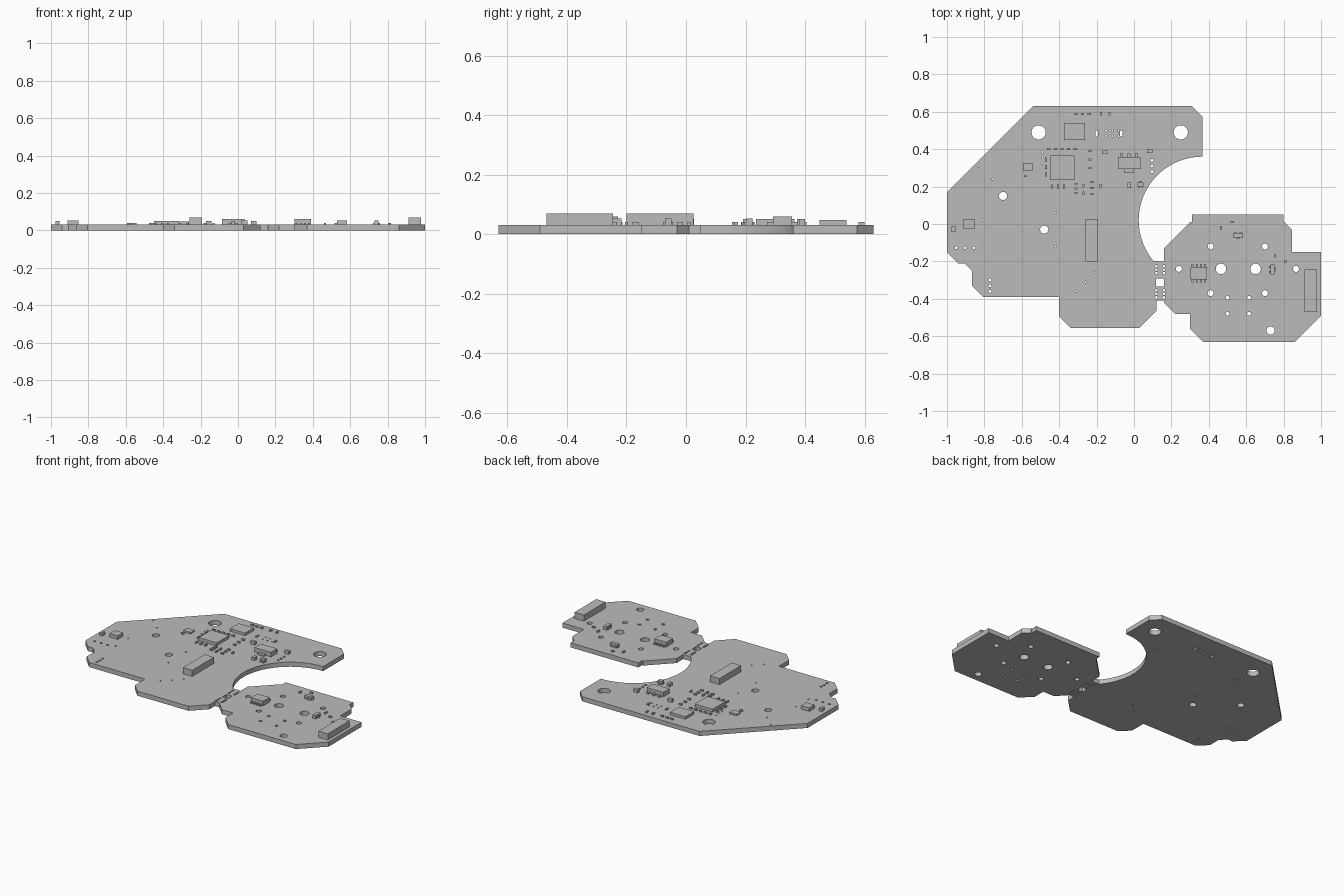
import bpy
import bmesh
from math import sin, cos, radians, tau
from mathutils import Matrix, Vector

cube = bpy.data.objects.get("Cube")
if cube:
    bpy.data.objects.remove(cube)

board_top = .03
leg_top = .04

grey = bpy.data.materials.new("plain grey")
grey.use_nodes = True
grey.diffuse_color = (.5, .5, .5, 1)
shader = grey.node_tree.nodes["Principled BSDF"]
shader.inputs["Base Color"].default_value = grey.diffuse_color


def add_loop(curve, points):
    """Add one closed straight-sided loop to a flat curve."""
    spline = curve.splines.new('POLY')
    spline.points.add(len(points) - 1)
    for target, point in zip(spline.points, points):
        target.co = (point[0], point[1], 0, 1)
    spline.use_cyclic_u = True


def cut_corners(corners):
    """Turn (x, y, cut) corners into an outline with chamfered corners."""
    spots = [Vector(corner[:2]) for corner in corners]
    outline = []
    for i, corner in enumerate(corners):
        spot, cut = spots[i], corner[2]
        if not cut:
            outline.append(spot)
            continue
        for neighbour in (spots[i - 1], spots[(i + 1) % len(spots)]):
            outline.append(spot + (neighbour - spot).normalized() * cut)
    return outline


def drill(curve, places, radius, sides=12, stretch=0):
    """Round holes, or slots when stretched along y."""
    for x, y in places:
        points = []
        for i in range(sides):
            angle = tau * (i + .5) / sides
            shift = stretch if sin(angle) > 0 else -stretch
            points.append((x + radius * cos(angle), y + radius * sin(angle) + shift))
        add_loop(curve, points)


def row(x, y, count, across=0, down=0):
    """Evenly spaced positions."""
    return [(x + across * i, y - down * i) for i in range(count)]


def grid(columns, lines):
    """Every crossing of the columns and lines."""
    return [(x, y) for x in columns for y in lines]


def blocks(name, places, width, depth, top):
    """Equal boxes standing on the board, joined as one object."""
    bm = bmesh.new()
    height = top - board_top
    size = Matrix.Diagonal(Vector((width, depth, height, 1)))
    for x, y in places:
        place = Matrix.Translation((x, y, board_top + height / 2))
        bmesh.ops.create_cube(bm, size=1, matrix=place @ size)
    mesh = bpy.data.meshes.new(name)
    bm.to_mesh(mesh)
    bm.free()
    mesh.materials.append(grey)
    obj = bpy.data.objects.new(name, mesh)
    bpy.context.collection.objects.link(obj)


def legged_chip(name, x, y, width, depth, top, back, front, leg, turned=False):
    """Chip body with evenly spread legs behind and in front; turned swaps x and y."""
    def orient(along, out):
        return (x + out, y + along) if turned else (x + along, y + out)

    def oriented_blocks(label, places, wide, deep, height):
        if turned:
            wide, deep = deep, wide
        blocks(label, places, wide, deep, height)

    oriented_blocks(name + "_body", [(x, y)], width, depth, top)
    for side, count, sign in (("back", back, 1), ("front", front, -1)):
        step = width / count
        spread = [step * (i + .5) - width / 2 for i in range(count)]
        places = [orient(along, sign * (depth / 2 + leg / 2)) for along in spread]
        oriented_blocks(name + "_legs_" + side, places, step * .4, leg, leg_top)


# Board outline, clockwise: main half, round bite, small half, bridge, main half
bite = [(.365 + .34 * cos(radians(a)), .02 + .34 * sin(radians(a)), 0)
        for a in range(90, 221, 5)]
main_back = [(-1, .63, .46), (.365, .63, .055)]
small_half = [(.16, -.2, 0), (.16, .01, .14), (.31, .01, 0), (.31, .05, 0), (.8, .05, 0),
              (.8, .01, 0), (.845, .01, .04), (.845, -.15, 0), (1, -.15, 0),
              (1, -.63, .14), (.3, -.63, .07), (.3, -.48, 0), (.16, -.48, .06)]
main_front = [(.16, -.41, 0), (.12, -.41, 0), (.12, -.555, .09), (-.4, -.555, .06),
              (-.4, -.39, 0), (-.865, -.39, .06), (-.865, -.21, .04), (-1, -.21, .06)]
curve = bpy.data.curves.new("circuit_board", 'CURVE')
curve.dimensions = '2D'
curve.fill_mode = 'BOTH'
curve.extrude = board_top / 2
add_loop(curve, cut_corners(main_back + bite + small_half + main_front))

# Mounting holes and pin holes
drill(curve, [(-.51, .49), (.25, .49)], radius=.038, sides=32)
drill(curve, [(.465, -.24), (.65, -.24)], radius=.028, sides=32)
drill(curve, [(-.7, .15), (-.48, -.03), (.73, -.57)], radius=.022, sides=24)
drill(curve, row(.24, -.24, count=2, across=.626), radius=.016, sides=24)
drill(curve, grid(columns=(.41, .7), lines=(-.12, -.37)), radius=.016, sides=24)
drill(curve, grid(columns=(.5, .615), lines=(-.395, -.48)), radius=.01)
drill(curve, row(-.95, -.127, count=3, across=.047), radius=.008)
drill(curve, row(-.77, -.3, count=3, down=.03), radius=.008)
drill(curve, row(.096, .34, count=3, down=.03), radius=.008)
drill(curve, row(-.2, .484, count=2, across=.133), radius=.007, stretch=.01)

# Bridge: breakaway holes around a square opening
for start in (-.225, -.355):
    for x in (.12, .16):
        drill(curve, row(x, start, count=3, down=.019), radius=.007)
drill(curve, [(.14, -.312)], radius=.03, sides=4)

# Vias
for line in (.5, .47):
    drill(curve, row(-.15, line, count=3, across=.034), radius=.005)
drill(curve, row(-.49, .385, count=3, down=.03), radius=.005)
drill(curve, row(-.83, .31, count=2, across=.075, down=.07), radius=.005)
drill(curve, row(-.81, .02, count=2, down=.13), radius=.005)
drill(curve, row(-.42, .06, count=2, down=.18), radius=.005)
drill(curve, row(-.21, -.26, count=3, across=-.05, down=.05), radius=.005)

# Fill the outline into a solid board with smooth hole walls
board = bpy.data.objects.new("circuit_board", curve)
board.location.z = board_top / 2
bpy.context.collection.objects.link(board)
for obj in bpy.context.selected_objects:
    obj.select_set(False)
board.select_set(True)
bpy.context.view_layer.objects.active = board
bpy.ops.object.convert(target='MESH')
board = bpy.context.object
board.data.materials.clear()
board.data.materials.append(grey)
bm = bmesh.new()
bm.from_mesh(board.data)
bmesh.ops.remove_doubles(bm, verts=bm.verts, dist=.0001)
bmesh.ops.recalc_face_normals(bm, faces=bm.faces)
bm.to_mesh(board.data)
bm.free()
bpy.ops.object.shade_smooth_by_angle()

# Tall connectors
blocks("main_connector", [(-.226, -.087)], width=.068, depth=.225, top=.07)
blocks("side_connector", [(.945, -.357)], width=.068, depth=.225, top=.07)

# Flat chips
blocks("processor_chip", [(-.384, .3)], width=.13, depth=.13, top=.05)
blocks("memory_chip", [(-.318, .494)], width=.11, depth=.09, top=.047)
blocks("sensor_chip", [(-.568, .304)], width=.053, depth=.042, top=.04)
blocks("edge_module", [(-.882, 0)], width=.06, depth=.055, top=.053)

# Chips with legs
legged_chip("regulator", x=-.026, y=.325, width=.12, depth=.064, top=.06,
            back=3, front=1, leg=.02)
legged_chip("driver", x=.346, y=-.263, width=.088, depth=.068, top=.06,
            back=4, front=4, leg=.016)
legged_chip("small_transistor", x=.034, y=.212, width=.032, depth=.022, top=.052,
            back=1, front=2, leg=.006)
legged_chip("back_transistor", x=.557, y=-.06, width=.054, depth=.022, top=.052,
            back=2, front=1, leg=.006)
legged_chip("side_transistor", x=.74, y=-.243, width=.052, depth=.022, top=.052,
            back=1, front=2, leg=.006, turned=True)

# Capacitors
blocks("capacitors_along", [(-.026, .207), (-.965, -.028)], width=.02, depth=.03, top=.05)
blocks("capacitors_across", [(.085, .39), (-.157, .383)], width=.03, depth=.02, top=.05)

# Small parts lying across or along the board
across = (row(-.455, .4, count=5, across=.035) + row(-.31, .215, count=3, down=.025)
          + row(-.225, .225, count=3, down=.033) + row(-.235, .39, count=3, down=.045)
          + row(-.31, .588, count=3, across=.035) + [(-.58, .255), (.525, .01), (.81, -.2)])
along = (row(-.44, .2, count=3, across=.033) + row(-.27, .205, count=2, down=.04)
         + row(-.47, .345, count=3, down=.04) + row(-.175, .59, count=2, across=.045)
         + [(-.18, .205), (.465, -.02), (.755, -.17)])
blocks("small_parts_across", across, width=.018, depth=.01, top=.04)
blocks("small_parts_along", along, width=.01, depth=.02, top=.04)
